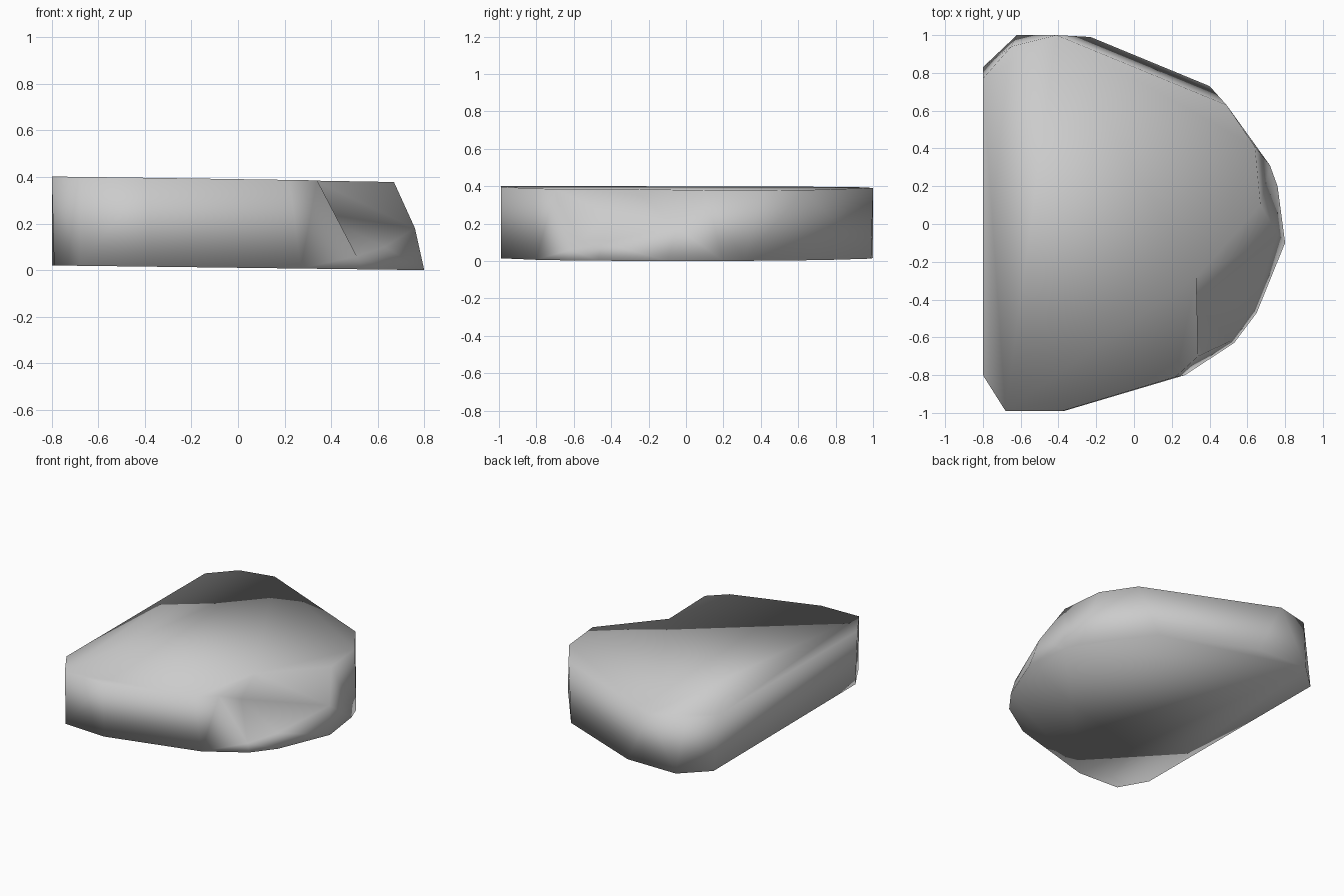
import bpy, bmesh
from mathutils import Vector

cube = bpy.data.objects.get("Cube")
if cube:
    bpy.data.objects.remove(cube)

# Material
stone = bpy.data.materials.new("light_grey")
stone.use_nodes = True
grey = (0.6, 0.6, 0.6, 1)
stone.diffuse_color = grey
stone.node_tree.nodes["Principled BSDF"].inputs["Base Color"].default_value = grey

# Outlines, clockwise from the front notch
top_outline = [(.34, -.70), (.22, -.81), (-.38, -.99), (-.68, -.99), (-.80, -.80),
               (-.80, .77), (-.65, .94), (-.41, 1.0), (.49, .63), (.64, .41), (.67, .10)]
bottom_outline = [(.27, -.80), (-.37, -.99), (-.68, -.98), (-.79, -.79), (-.80, .83),
                  (-.62, 1.0), (-.23, .99), (.40, .73), (.72, .31), (.76, .20),
                  (.80, -.10), (.65, -.47), (.53, -.63)]
ledge_points = [(.76, -.05, .18), (.63, -.45, .10), (.51, -.62, .06)]

bm = bmesh.new()


def top_vert(x, y):
    return bm.verts.new((x, y, .388 - .014 * x - .003 * y))


def bottom_vert(x, y):
    return bm.verts.new((x, y, .01 - .0125 * x))


def zip_loops(upper, lower):
    """Stitch two closed loops with triangles, taking the shorter diagonal."""
    i = j = 0
    n, m = len(upper), len(lower)
    while i < n or j < m:
        a, b = upper[i % n], lower[j % m]
        a2, b2 = upper[(i + 1) % n], lower[(j + 1) % m]
        go_up = (a2.co - b.co).length < (b2.co - a.co).length
        if j == m or (i < n and go_up):
            bm.faces.new((a, a2, b))
            i += 1
        else:
            bm.faces.new((a, b2, b))
            j += 1


top = [top_vert(*p) for p in top_outline]
bottom = [bottom_vert(*p) for p in bottom_outline]
ledge = [bm.verts.new(p) for p in ledge_points]
notch_rim = top_vert(.33, -.28)
notch_deep = bm.verts.new((.32, -.42, .25))

# Caps and side wall
bm.faces.new(top + [notch_rim])
bm.faces.new(bottom)
zip_loops(top + ledge, bottom)

# Broken notch
bm.faces.new((notch_rim, ledge[0], top[-1]))
around = [notch_rim] + ledge + [top[0], notch_rim]
for a, b in zip(around, around[1:]):
    bm.faces.new((notch_deep, a, b))

bmesh.ops.recalc_face_normals(bm, faces=bm.faces[:])
for f in bm.faces:
    f.smooth = True

mesh = bpy.data.meshes.new("stone_slab")
bm.to_mesh(mesh)
bm.free()
mesh.materials.append(stone)
slab = bpy.data.objects.new("stone_slab", mesh)
bpy.context.collection.objects.link(slab)
